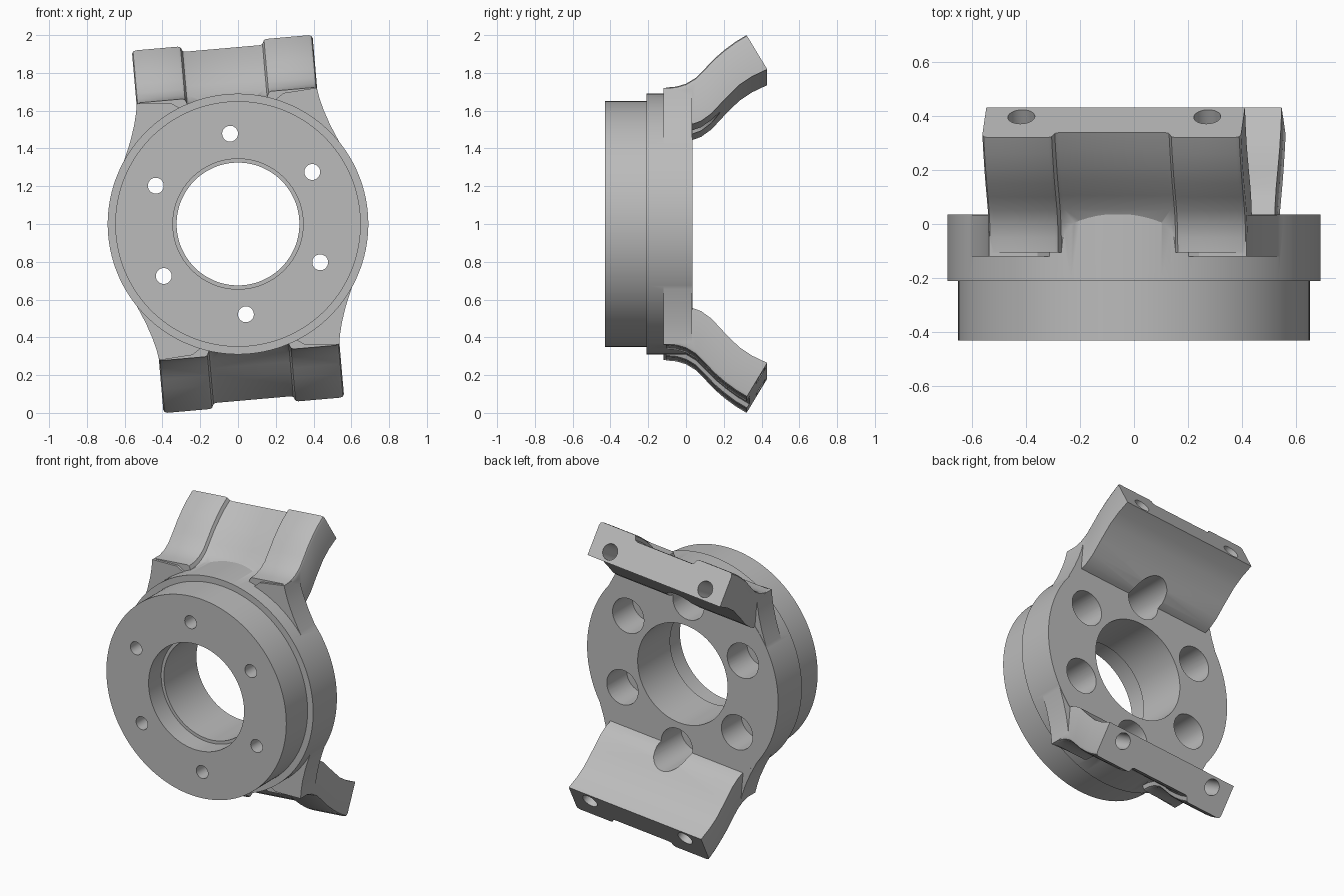
import bpy, bmesh, math
from mathutils import Matrix, Vector

cube = bpy.data.objects.get("Cube")
if cube:
    bpy.data.objects.remove(cube, do_unlink=True)

steel = bpy.data.materials.new("cast_grey")
steel.use_nodes = True
grey = (0.5, 0.5, 0.5, 1)
steel.diffuse_color = grey
steel.node_tree.nodes["Principled BSDF"].inputs["Base Color"].default_value = grey

LIFT = Matrix.Translation((0, 0, 1))
TILT = math.radians(-5)


def placed(turn):
    """Transform from the radial frame (z outward) to the model."""
    return LIFT @ Matrix.Rotation(TILT + turn, 4, 'Y')


def finish(bm, name, matrix):
    bmesh.ops.recalc_face_normals(bm, faces=bm.faces)
    bm.transform(matrix)
    mesh = bpy.data.meshes.new(name)
    bm.to_mesh(mesh)
    bm.free()
    mesh.materials.append(steel)
    obj = bpy.data.objects.new(name, mesh)
    bpy.context.collection.objects.link(obj)
    return obj


def loft(rings, closed=False):
    """Skin matching rings of points; cap the ends unless closed."""
    bm = bmesh.new()
    loops = [[bm.verts.new(p) for p in ring] for ring in rings]
    pairs = list(zip(loops, loops[1:]))
    if closed:
        pairs.append((loops[-1], loops[0]))
    else:
        bm.faces.new(loops[0])
        bm.faces.new(loops[-1])
    for a, b in pairs:
        for i in range(len(a)):
            j = (i + 1) % len(a)
            bm.faces.new((a[i], a[j], b[j], b[i]))
    return bm


def add_cylinder(bm, start, direction, length, radius):
    direction = Vector(direction).normalized()
    turn = direction.to_track_quat('Z', 'Y').to_matrix().to_4x4()
    middle = Vector(start) + direction * length / 2
    bmesh.ops.create_cone(bm, cap_ends=True, segments=48, radius1=radius, radius2=radius,
                          depth=length, matrix=Matrix.Translation(middle) @ turn)


def combine(target, other, operation):
    mod = target.modifiers.new("combine", 'BOOLEAN')
    mod.operation = operation
    mod.solver = 'EXACT'
    mod.object = other
    bpy.context.view_layer.objects.active = target
    bpy.ops.object.modifier_apply(modifier=mod.name)
    bpy.data.objects.remove(other, do_unlink=True)


# Turned hub: spigot, flange and stepped bore as (radius, y)
hub_profile = [(.345, -.43), (.65, -.43), (.65, -.21), (.69, -.21),
               (.69, .035), (.325, .035), (.325, -.3), (.345, -.3)]
SIDES = 128
rings = []
for k in range(SIDES):
    a = math.tau * k / SIDES
    rings.append([(r * math.cos(a), y, r * math.sin(a)) for r, y in hub_profile])
hub = finish(loft(rings, closed=True), "flanged_hub", LIFT)

# Arm side profile: outer and inner (y, radius) at each station
stations = [((-.105, .685), (-.105, .45)), ((-.05, .69), (-.05, .45)),
            ((0, .705), (.03, .487)), ((.05, .735), (.08, .505)),
            ((.1, .785), (.135, .545)), ((.15, .838), (.2, .615)),
            ((.2, .882), (.28, .695)), ((.26, .927), (.35, .742)),
            ((.32, .963), (.43, .78))]
# Half cross-section of the pads and the shallow recess: (offset, depth)
half_section = [(.48, .02), (.474, .006), (.46, 0), (.235, 0),
                (.222, .006), (.212, .029), (.198, .035)]
# Half outline of the flared web that joins an arm to the flange
half_web = [(.585, .36), (.568, .395), (.532, .48), (.503, .565),
            (.487, .63), (.478, .682), (.3, .67), (.2, .6)]


def mirrored(points):
    return points + [(-u, d) for u, d in reversed(points)]


def arm_bmesh():
    rings = []
    for outer, inner in stations:
        o, i = Vector((0, *outer)), Vector((0, *inner))
        down = (i - o).normalized()
        ring = [o + down * d + Vector((u, 0, 0)) for u, d in mirrored(half_section)]
        ring += [i + Vector((s * .48, 0, 0)) for s in (-1, 1)]
        rings.append(ring)
    return loft(rings)


for turn in (0, math.pi):
    web = loft([[(u, y, r) for u, r in mirrored(half_web)] for y in (-.12, .033)])
    combine(hub, finish(web, "web", placed(turn)), 'UNION')
    combine(hub, finish(arm_bmesh(), "arm", placed(turn)), 'UNION')

# Six counterbored bolt holes and a pair of blind holes in each arm end
wide, narrow = bmesh.new(), bmesh.new()
for k in range(6):
    a = math.tau * k / 6
    x, z = .48 * math.sin(a), .48 * math.cos(a)
    add_cylinder(wide, (x, -.17, z), (0, 1, 0), .55, .113)
    add_cylinder(narrow, (x, -.5, z), (0, 1, 0), .45, .042)
for side in (-1, 1):
    for end in (-1, 1):
        add_cylinder(wide, (side * .345, .18, end * .711), (0, .865, end * .5), .45, .05)
for bm in (wide, narrow):
    cutter = finish(bm, "hole_cutter", placed(0))
    cutter.hide_render = True
    combine(hub, cutter, 'DIFFERENCE')

# Smooth turned surfaces, crisp edges
bpy.ops.object.select_all(action='DESELECT')
hub.select_set(True)
bpy.context.view_layer.objects.active = hub
bpy.ops.object.shade_smooth_by_angle(angle=math.radians(30))
